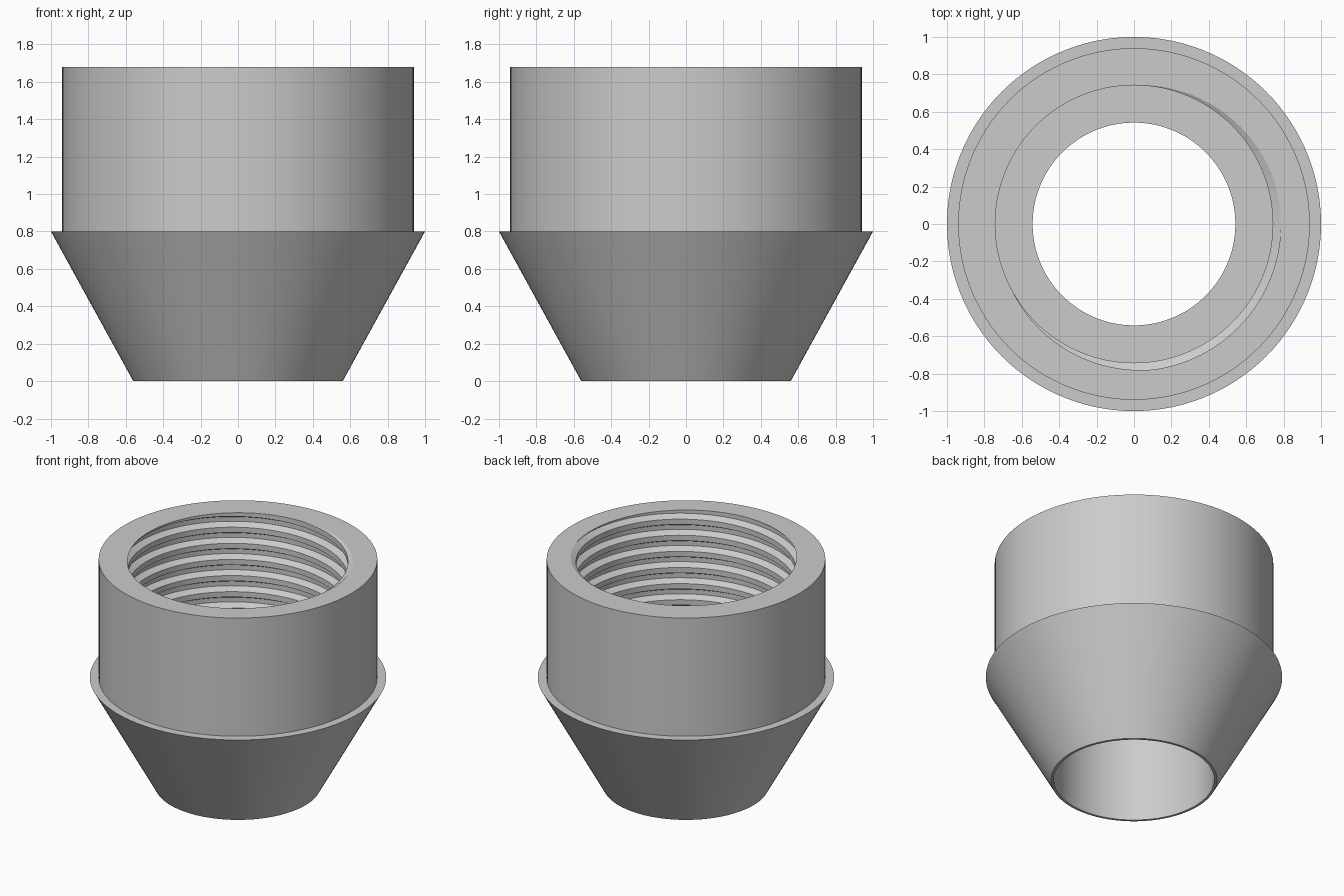
import bpy, bmesh, math

cube = bpy.data.objects.get("Cube")
if cube:
    bpy.data.objects.remove(cube, do_unlink=True)

SEGMENTS = 120
TOP, LEDGE = 1.68, 0.80
CREST, ROOT, PITCH = 0.742, 0.785, 0.12
# One thread pitch, as fractions of the pitch: crest end, root start, root end, crest start
CORNERS = [(0.0, CREST), (0.2, ROOT), (0.48, ROOT), (0.67, CREST)]
START = TOP - PITCH / 4      # groove begins to open on the top face at the back


def thread_radius(z, turn):
    """Radius of the helical bore at a height and a fraction of a turn."""
    f = ((z - START) / PITCH - turn) % 1.0
    points = CORNERS + [(1.0, CREST)]
    for (f0, r0), (f1, r1) in zip(points, points[1:]):
        if f <= f1:
            return r0 + (r1 - r0) * (f - f0) / (f1 - f0)
    return CREST


def section(turn):
    """Wall section: thread from ledge to top, then the outside, then the bore."""
    zs = [LEDGE]
    for k in range(-10, 4):
        for f, _ in CORNERS:
            zs.append(min(max(START + PITCH * (k + f + turn), LEDGE), TOP))
    zs.append(TOP)
    thread = [(thread_radius(z, turn), z) for z in zs]
    sleeve = [(0.94, TOP), (0.94, 0.80)]
    cone = [(1.0, 0.80), (0.56, 0.0)]
    bore = [(0.542, 0.0), (0.542, LEDGE)]
    return thread + sleeve + cone + bore


# Sweep the section once around; the thread climbs one pitch per turn
bm = bmesh.new()
columns = []
for i in range(SEGMENTS + 1):
    turn = i / SEGMENTS
    a = turn * math.tau
    columns.append([bm.verts.new((r * math.cos(a), r * math.sin(a), z))
                    for r, z in section(turn)])
for a, b in zip(columns, columns[1:]):
    n = len(a)
    for j in range(n):
        k = (j + 1) % n
        corners = (a[j], b[j], b[k], a[k])
        # Skip the parts of the thread trimmed away by the top and the ledge
        if len({tuple(round(c, 5) for c in v.co) for v in corners}) > 2:
            bm.faces.new(corners)
bmesh.ops.remove_doubles(bm, verts=bm.verts[:], dist=0.0001)
bmesh.ops.delete(bm, geom=[v for v in bm.verts if not v.link_faces], context='VERTS')
bmesh.ops.recalc_face_normals(bm, faces=bm.faces[:])
mesh = bpy.data.meshes.new("threaded_cone_fitting")
bm.to_mesh(mesh)
bm.free()

# Plain grey material
grey = bpy.data.materials.new("plain grey")
grey.use_nodes = True
colour = (0.6, 0.6, 0.6, 1.0)
grey.diffuse_color = colour
grey.node_tree.nodes["Principled BSDF"].inputs["Base Color"].default_value = colour
mesh.materials.append(grey)

fitting = bpy.data.objects.new("threaded_cone_fitting", mesh)
bpy.context.collection.objects.link(fitting)
bpy.context.view_layer.objects.active = fitting
fitting.select_set(True)
bpy.ops.object.shade_smooth_by_angle(angle=math.radians(25))
